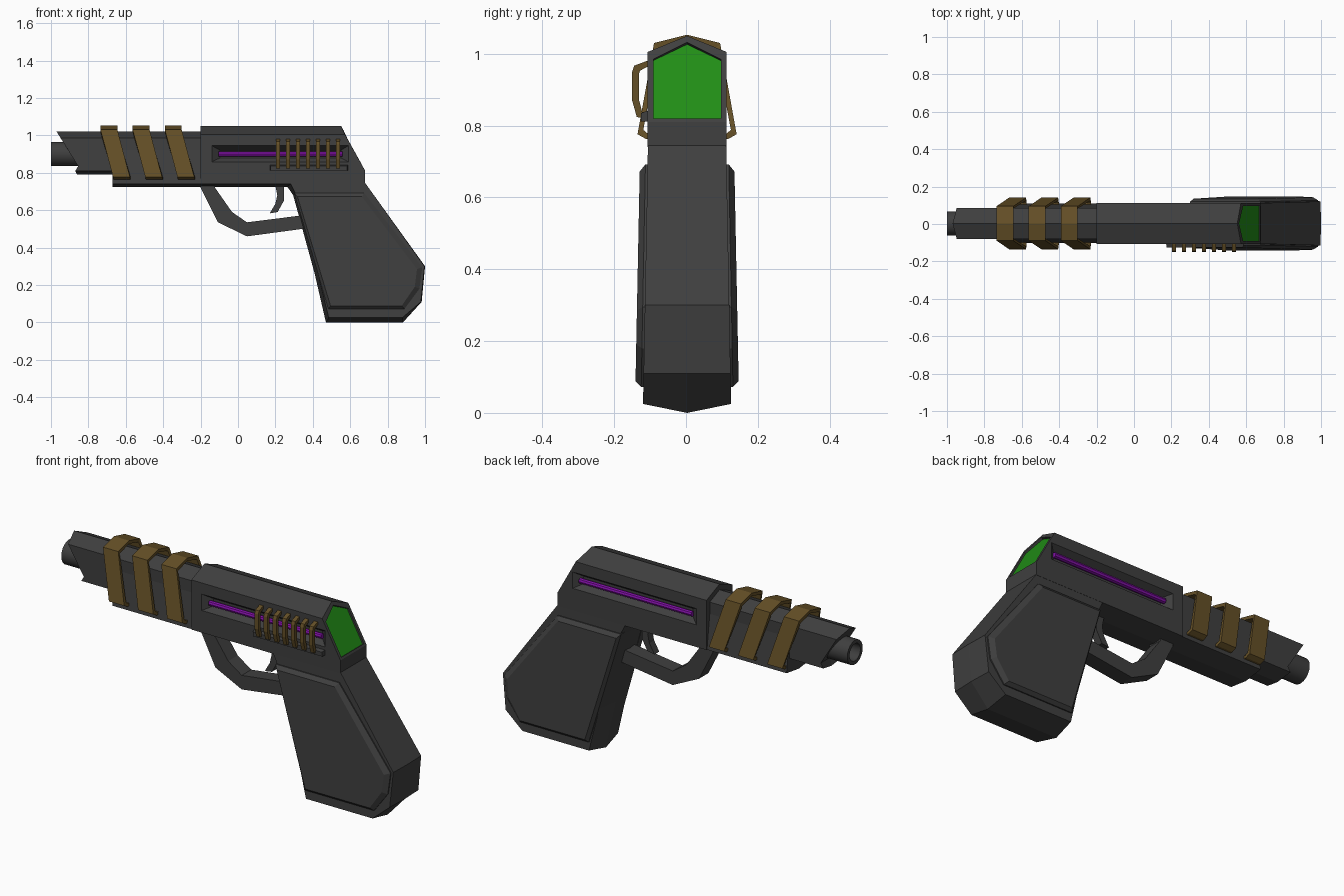
import bpy, bmesh, math

if "Cube" in bpy.data.objects:
    bpy.data.objects.remove(bpy.data.objects["Cube"])

Y0 = 0.003  # body centreline


def material(name, rgb):
    m = bpy.data.materials.new(name)
    m.diffuse_color = (*rgb, 1)
    m.use_nodes = True
    m.node_tree.nodes["Principled BSDF"].inputs["Base Color"].default_value = m.diffuse_color
    return m


DARK = material("gunmetal", (0.05, 0.05, 0.05))
BRONZE = material("bronze", (0.13, 0.08, 0.02))
GREEN = material("green", (0.015, 0.27, 0.008))
PURPLE = material("purple", (0.22, 0.005, 0.38))


def loft(name, rings, mat=DARK):
    """Bridge closed rings of equal length and cap both ends."""
    bm = bmesh.new()
    vs = [[bm.verts.new((x, y + Y0, z)) for x, y, z in r] for r in rings]
    n = len(vs[0])
    for a, b in zip(vs, vs[1:]):
        for i in range(n):
            j = (i + 1) % n
            bm.faces.new((a[i], a[j], b[j], b[i]))
    bm.faces.new(vs[0])
    bm.faces.new(vs[-1])
    bmesh.ops.recalc_face_normals(bm, faces=bm.faces)
    me = bpy.data.meshes.new(name)
    bm.to_mesh(me)
    bm.free()
    ob = bpy.data.objects.new(name, me)
    bpy.context.collection.objects.link(ob)
    me.materials.append(mat)
    return ob


def ridged(name, side, mid, width):
    """Symmetric solid: side profiles at +-width(z), ridge profile on the centreline."""
    return loft(name, [[(x, -width(z), z) for x, z in side],
                       [(x, 0, z) for x, z in mid],
                       [(x, width(z), z) for x, z in side]])


def plate(name, pts, h):
    return loft(name, [[(x, s * h, z) for x, z in pts] for s in (-1, 1)])


def circle(x, y, z, r, n):
    return [(x, y + r * math.cos(2 * math.pi * i / n),
             z + r * math.sin(2 * math.pi * i / n)) for i in range(n)]


def cut(ob, cutter):
    cutter.hide_render = True
    m = ob.modifiers.new("cut", "BOOLEAN")
    m.object = cutter
    m.operation = "DIFFERENCE"
    m.solver = "EXACT"
    bpy.context.view_layer.objects.active = ob
    bpy.ops.object.modifier_apply(modifier=m.name)
    bpy.data.objects.remove(cutter)


# Receiver with roof ridge and sloped back
receiver = ridged("receiver",
    [(-.2, 1.005), (.572, 1.005), (.68, .81), (.68, .74), (.25, .74), (-.2, .74)],
    [(-.2, 1.05), (.552, 1.05), (.68, .81), (.68, .725), (.25, .725), (-.2, .725)],
    lambda z: .11)

# Front shroud and the rail under it
ridged("front_shroud",
    [(-.948, .985), (-.15, .985), (-.15, .81), (-.87, .81), (-.855, .835)],
    [(-.97, 1.02), (-.15, 1.02), (-.15, .79), (-.86, .79), (-.855, .835)],
    lambda z: .082)
ridged("lower_rail",
    [(-.67, .93), (-.15, .93), (-.15, .74), (-.67, .74)],
    [(-.67, .93), (-.15, .93), (-.15, .725), (-.67, .725)],
    lambda z: .081 + (.93 - z) * .13)

# Hollow barrel
barrel = loft("barrel", [circle(x, 0, .9, r, 20) for x, r in
                         ((-.7, .065), (-1, .065), (-1, .046), (-.85, .046))])
bpy.ops.object.select_all(action="DESELECT")
barrel.select_set(True)
bpy.context.view_layer.objects.active = barrel
bpy.ops.object.shade_smooth_by_angle(angle=math.radians(35))

# Grip core, wider toward the bottom
def grip_w(z):
    return .109 + (.745 - z) * .019

ridged("grip",
    [(.28, .745), (.68, .745), (.997, .3), (.978, .11), (.878, .025),
     (.485, .025), (.428, .26), (.312, .68)],
    [(.25, .745), (.68, .745), (1, .3), (.982, .11), (.882, 0),
     (.47, 0), (.41, .26), (.295, .68)], grip_w)

# Bevelled grip panels, side grooves and glowing rods
outer = [(.3, .692), (.675, .692), (.985, .295), (.97, .18), (.89, .072), (.483, .072)]
inner = [(.318, .672), (.662, .672), (.957, .285), (.945, .19), (.875, .088), (.495, .088)]
for s, tag in ((-1, "right"), (1, "left")):
    loft("grip_panel_" + tag, [
        [(x, s * .08, z) for x, z in outer],
        [(x, s * (grip_w(z) + .006), z) for x, z in outer],
        [(x, s * (.132 + (.67 - z) * .02), z) for x, z in inner]])

    def rect(y, x0, x1, z0, z1):
        return [(x0, s * y, z0), (x1, s * y, z0), (x1, s * y, z1), (x0, s * y, z1)]
    cut(receiver, loft("groove_cutter", [rect(.075, -.095, .55, .88, .92),
                                         rect(.11, -.14, .59, .858, .945),
                                         rect(.13, -.14, .59, .858, .945)]))
    loft("energy_rod_" + tag,
         [circle(x, s * .09, .9, .014, 8) for x in (-.105, .56)], PURPLE)

# Recessed green screen on the sloped back
def screen_ring(d):
    return [(.68 - (z - .81) * .554 + d * .875, y, z + d * .485) for y, z in
            ((-.094, .82), (.094, .82), (.094, .985), (0, 1.03), (-.094, .985))]

cut(receiver, loft("screen_cutter", [screen_ring(-.015), screen_ring(.05)]))
loft("rear_screen", [screen_ring(-.02), screen_ring(-.008)], GREEN)

# Three slanted wrap bands
half_out = [(.08, .762), (.115, .763), (.138, .776), (.092, 1.03)]
half_in = [(.08, .778), (.11, .778), (.122, .788), (.08, 1.015)]

def band_path(half, top):
    return [(-y, z) for y, z in half] + [(0, top)] + half[::-1]

for k in range(3):
    x0 = -.735 + k * .172
    rings = []
    for (yo, zo), (yi, zi) in zip(band_path(half_out, 1.053), band_path(half_in, 1.037)):
        x = x0 + max(0, 1.03 - zo) * .265
        rings.append([(x, yo, zo), (x + .09, yo, zo), (x + .09, yi, zi), (x, yi, zi)])
    loft("wrap_band_%d" % (k + 1), rings, BRONZE)

# Coil loops on the right side, with their base rail
coil_out = [(-.1, .982), (-.112, .98), (-.147, .967), (-.153, .95), (-.153, .87), (-.14, .824), (-.1, .816)]
coil_in = [(-.1, .964), (-.112, .963), (-.131, .953), (-.134, .945), (-.134, .872), (-.125, .838), (-.1, .834)]
for k in range(7):
    x = .214 + k * .0535
    loft("coil_%d" % (k + 1), [
        [(x - .011, *o), (x + .011, *o), (x + .011, *i), (x - .011, *i)]
        for o, i in zip(coil_out, coil_in)], BRONZE)
loft("coil_rail", [[(a, y, .812), (b, y, .812), (b, y, z), (a, y, z)]
                   for y, a, b, z in ((-.1, .17, .59, .845), (-.128, .175, .583, .835))])

# Trigger guard and trigger
plate("trigger_guard", [(-.2, .74), (-.2, .72), (-.107, .535), (.048, .46), (.36, .502),
                        (.35, .573), (.048, .535), (-.032, .59), (-.123, .72), (-.123, .74)], .04)
plate("trigger", [(.198, .74), (.245, .74), (.245, .65), (.212, .59), (.17, .583),
                  (.2, .635), (.21, .68)], .02)
